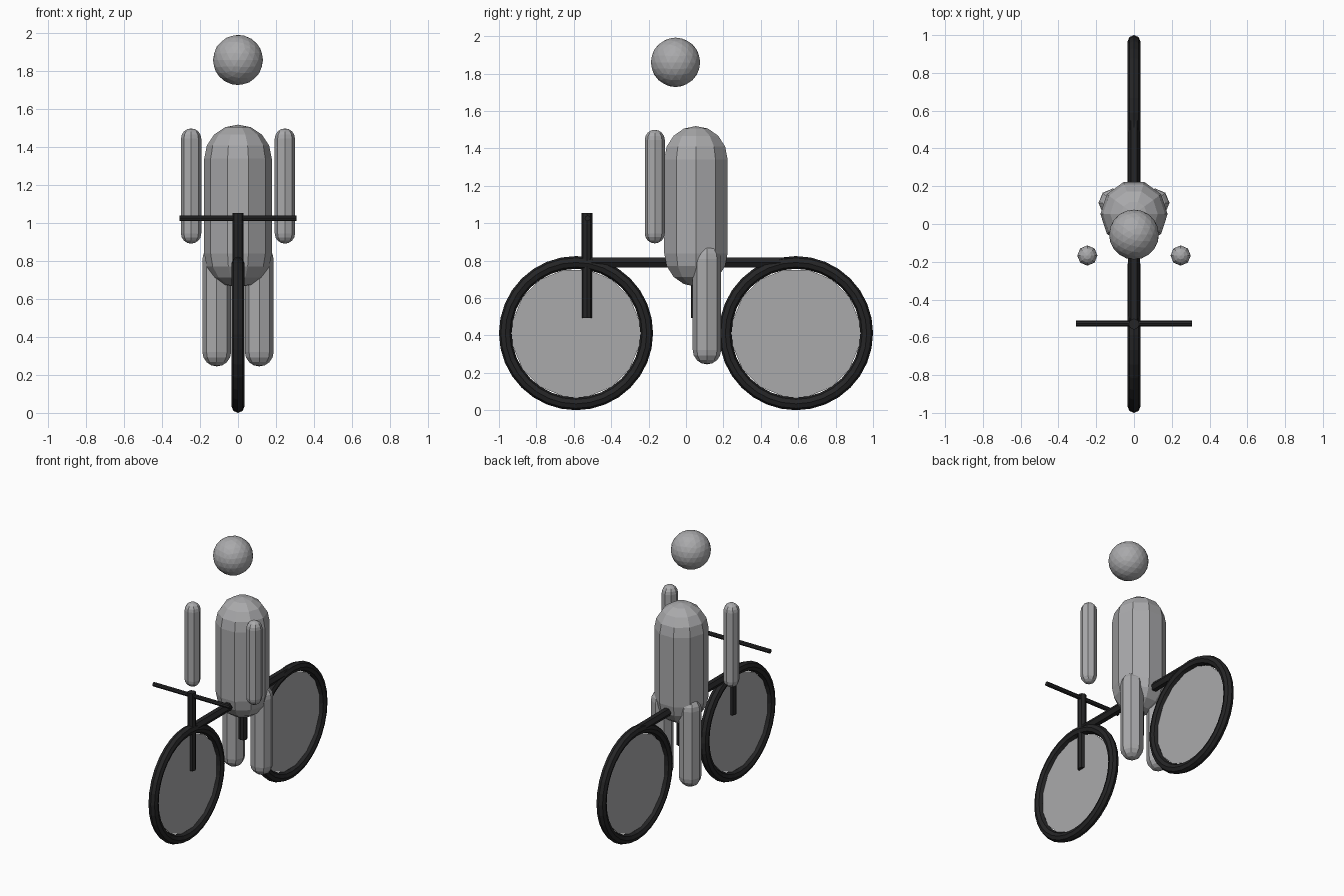
import bpy, bmesh, math
from mathutils import Matrix, Vector

if "Cube" in bpy.data.objects:
    bpy.data.objects.remove(bpy.data.objects["Cube"])


def material(name, rgb):
    m = bpy.data.materials.new(name)
    m.diffuse_color = (*rgb, 1.0)
    m.use_nodes = True
    m.node_tree.nodes["Principled BSDF"].inputs["Base Color"].default_value = m.diffuse_color
    return m


GREY = material("body grey", (0.40, 0.40, 0.41))
BLACK = material("rubber black", (0.018, 0.018, 0.019))


def finish(name, bm, mat, loc, rot=(0, 0, 0)):
    bmesh.ops.recalc_face_normals(bm, faces=bm.faces)
    me = bpy.data.meshes.new(name)
    bm.to_mesh(me)
    bm.free()
    me.materials.append(mat)
    ob = bpy.data.objects.new(name, me)
    ob.location = loc
    ob.rotation_euler = rot
    bpy.context.collection.objects.link(ob)
    return ob


def lathe(name, profile, sides, mat, loc, rot=(0, 0, 0), turn=0.0):
    """Stack rings of (radius, z) around the z axis and close both ends."""
    bm = bmesh.new()
    rings = []
    for r, z in profile:
        rings.append([bm.verts.new((r * math.cos(turn + 2 * math.pi * i / sides),
                                    r * math.sin(turn + 2 * math.pi * i / sides), z))
                      for i in range(sides)])
    for a, b in zip(rings, rings[1:]):
        for i in range(sides):
            j = (i + 1) % sides
            bm.faces.new((a[i], a[j], b[j], b[i]))
    bm.faces.new(rings[0][::-1])
    bm.faces.new(rings[-1])
    bmesh.ops.remove_doubles(bm, verts=bm.verts, dist=1e-5)
    return finish(name, bm, mat, loc, rot)


def capsule(name, x, y, z0, z1, r, sides, steps=4):
    ang = [math.radians(90 * k / steps) for k in range(steps + 1)]
    low = [(max(r * math.sin(a), 1e-4), z0 + r - r * math.cos(a)) for a in ang]
    high = [(max(r * math.cos(a), 1e-4), z1 - r + r * math.sin(a)) for a in ang]
    return lathe(name, low + high, sides, GREY, (x, y, 0))


def rod(name, length, r, sides, mat, loc, rot=(0, 0, 0), turn=0.0):
    return lathe(name, [(r, -length / 2), (r, length / 2)], sides, mat, loc, rot, turn)


# wheels: tyre ring with a thin disc inside
R, TUBE = 0.412, 0.034
for label, y in (("front", -0.588), ("rear", 0.588)):
    bm = bmesh.new()
    n, m = 32, 8
    grid = []
    for i in range(n):
        a = 2 * math.pi * i / n
        ring = []
        for k in range(m):
            b = 2 * math.pi * k / m
            d = R - TUBE + TUBE * math.cos(b)
            ring.append(bm.verts.new((TUBE * math.sin(b), d * math.cos(a), d * math.sin(a))))
        grid.append(ring)
    for i in range(n):
        for k in range(m):
            p, q = grid[i], grid[(i + 1) % n]
            bm.faces.new((p[k], q[k], q[(k + 1) % m], p[(k + 1) % m]))
    finish(label + "_tyre", bm, BLACK, (0, y, R))
    rod(label + "_wheel_disc", 0.008, 0.345, 16, GREY, (0, y, R),
        (0, math.pi / 2, 0), math.pi / 16)

# frame
rod("top_bar", 1.10, 0.031, 6, BLACK, (0, 0, 0.789), (math.pi / 2, 0, 0))
rod("steering_post", 0.561, 0.029, 8, BLACK, (0, -0.53, 0.7725))
rod("seat_post", 0.35, 0.029, 8, BLACK, (0, 0.057, 0.667))
rod("handlebar", 0.614, 0.0155, 8, BLACK, (0, -0.526, 1.026), (0, math.pi / 2, 0))

# rider
capsule("torso", 0, 0.053, 0.661, 1.519, 0.178, 10)
for label, s in (("left", -1), ("right", 1)):
    capsule(label + "_arm", s * 0.247, -0.167, 0.892, 1.499, 0.0535, 8)
    capsule(label + "_leg", s * 0.112, 0.112, 0.245, 0.885, 0.076, 8)

bm = bmesh.new()
bmesh.ops.create_icosphere(bm, subdivisions=3, radius=0.132)
finish("head", bm, GREY, (0, -0.056, 1.86))
